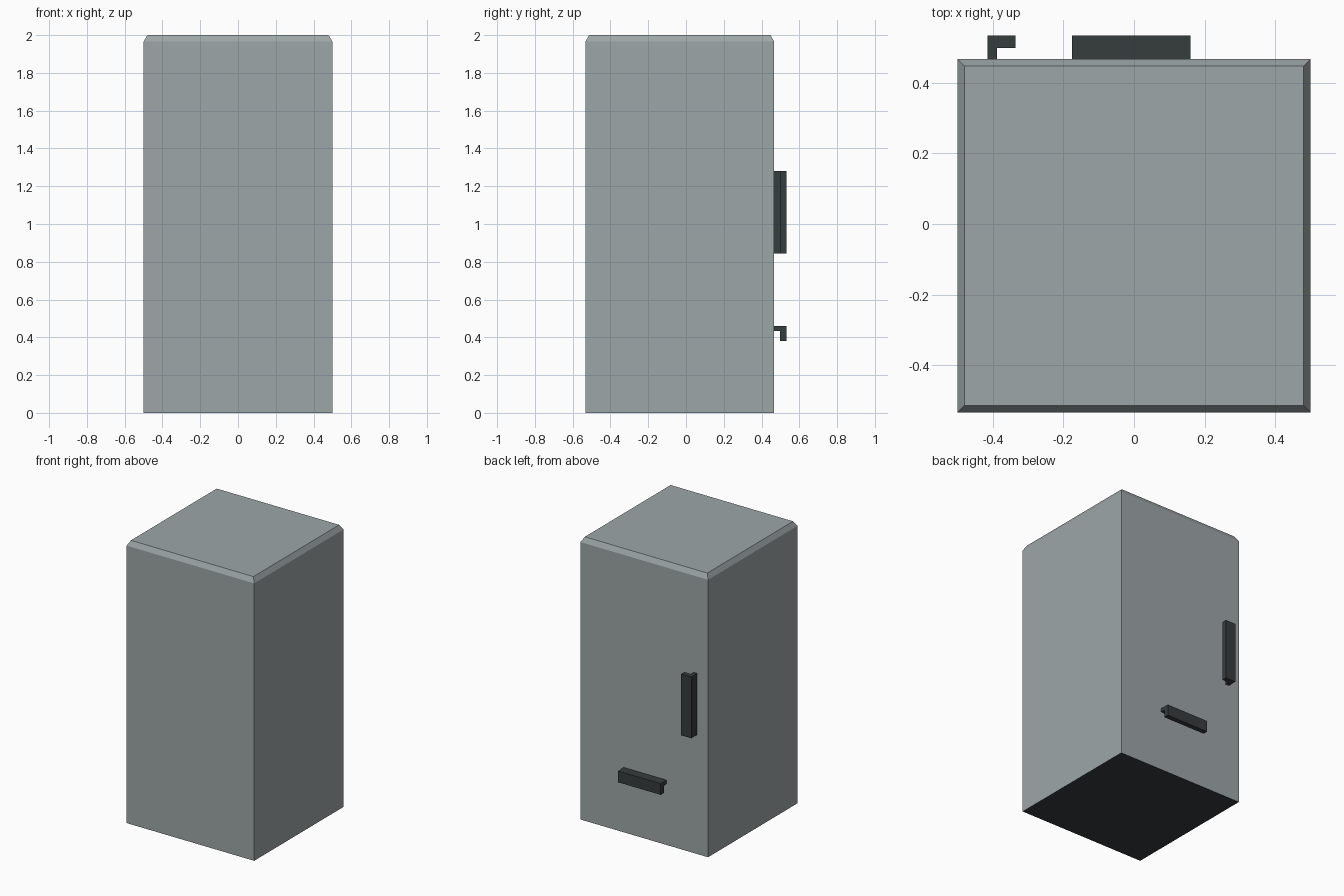
import bpy, bmesh

if "Cube" in bpy.data.objects:
    bpy.data.objects.remove(bpy.data.objects["Cube"])


def material(name, rgb):
    m = bpy.data.materials.new(name)
    m.diffuse_color = (*rgb, 1.0)
    m.use_nodes = True
    m.node_tree.nodes["Principled BSDF"].inputs["Base Color"].default_value = m.diffuse_color
    return m


GREY = material("cabinet grey", (0.34, 0.38, 0.39))
DARK = material("dark handle", (0.037, 0.045, 0.046))


def finish(bm, name, mats):
    bmesh.ops.recalc_face_normals(bm, faces=bm.faces)
    me = bpy.data.meshes.new(name)
    bm.to_mesh(me)
    bm.free()
    for m in mats:
        me.materials.append(m)
    ob = bpy.data.objects.new(name, me)
    bpy.context.collection.objects.link(ob)
    return ob


def extrude_profile(name, points, direction, mat):
    """Close a profile into a face and extrude it along a direction."""
    bm = bmesh.new()
    face = bm.faces.new([bm.verts.new(p) for p in points])
    out = bmesh.ops.extrude_face_region(bm, geom=[face])
    bmesh.ops.translate(bm, vec=direction,
                        verts=[v for v in out["geom"] if isinstance(v, bmesh.types.BMVert)])
    return finish(bm, name, [mat])


# Cabinet: stacked rectangular rings, the last one stepped in as a top chamfer
FRONT, BACK, INSET = -0.533, 0.467, 0.02
bm = bmesh.new()
rings = []
for z, d in ((0.0, 0.0), (1.965, 0.0), (2.0, INSET)):
    rings.append([bm.verts.new(p) for p in (
        (-0.5 + d, FRONT + d, z), (0.5 - d, FRONT + d, z),
        (0.5 - d, BACK - d, z), (-0.5 + d, BACK - d, z))])
for low, high in zip(rings, rings[1:]):
    for i in range(4):
        j = (i + 1) % 4
        bm.faces.new((low[i], low[j], high[j], high[i]))
bm.faces.new(rings[-1])
# Dark underside
underside = bm.faces.new(rings[0])
underside.material_index = 1
finish(bm, "cabinet", [GREY, DARK])

# L-shaped handle section: distance out from the door, distance across
OUT, GAP, WIDE, STEM = 0.533, 0.498, 0.08, 0.027
section = [(BACK, 0), (OUT, 0), (OUT, WIDE), (GAP, WIDE), (GAP, STEM), (BACK, STEM)]

# Upright door handle, hooked towards +x
extrude_profile("door_handle", [(-0.415 + w, y, 0.845) for y, w in section],
                (0, 0, 0.435), DARK)

# Level drawer handle, hooked downwards
extrude_profile("drawer_handle", [(-0.175, y, 0.46 - w) for y, w in section],
                (0.335, 0, 0), DARK)
